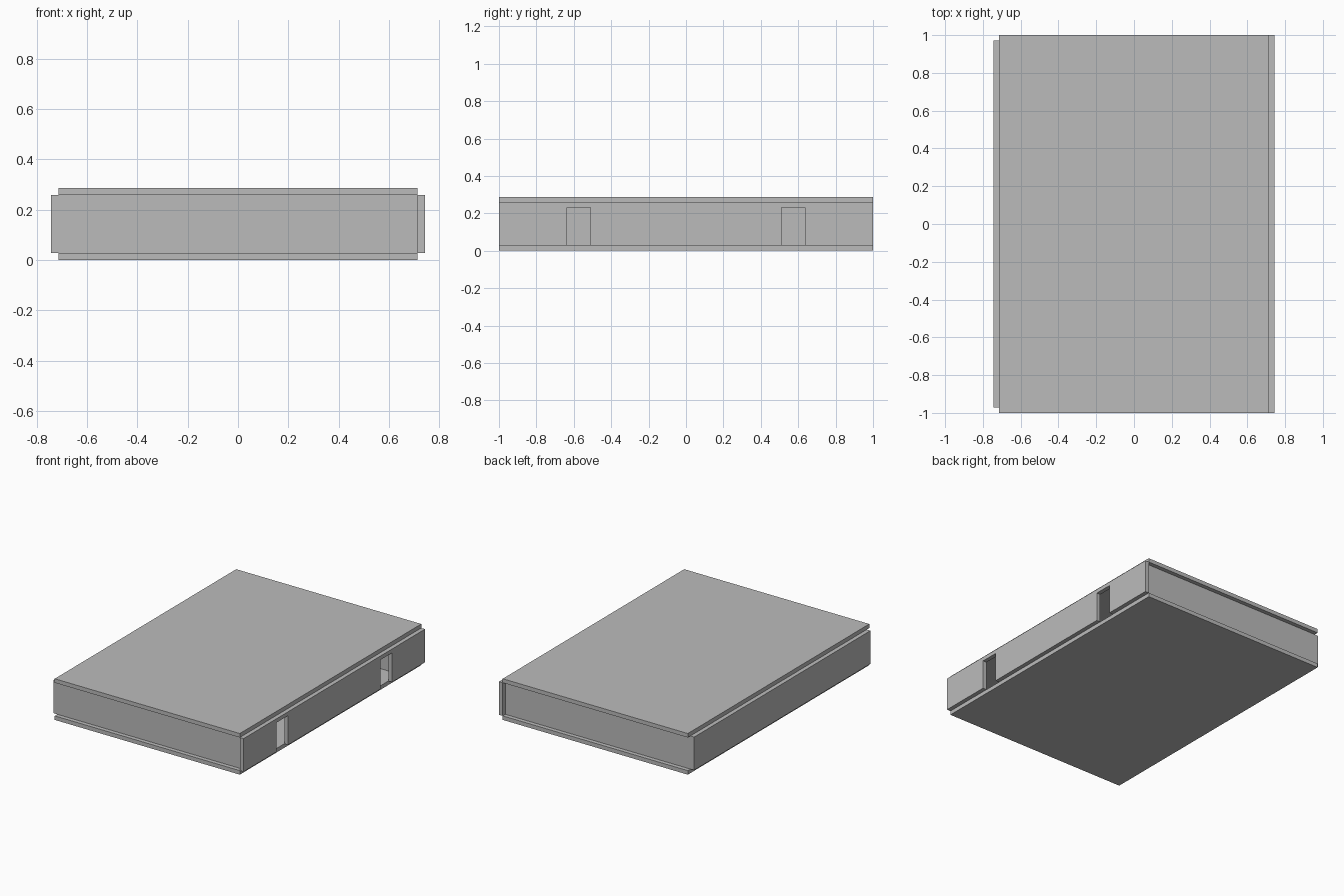
import bpy, bmesh

if "Cube" in bpy.data.objects:
    bpy.data.objects.remove(bpy.data.objects["Cube"])

# One plain grey for the whole building
grey = bpy.data.materials.new("plain grey")
grey.diffuse_color = (0.5, 0.5, 0.5, 1)
grey.use_nodes = True
grey.node_tree.nodes["Principled BSDF"].inputs["Base Color"].default_value = grey.diffuse_color


def finish(name, bm):
    bmesh.ops.recalc_face_normals(bm, faces=bm.faces)
    mesh = bpy.data.meshes.new(name)
    bm.to_mesh(mesh)
    bm.free()
    mesh.materials.append(grey)
    obj = bpy.data.objects.new(name, mesh)
    bpy.context.collection.objects.link(obj)
    return obj


def box(name, lo, hi):
    bm = bmesh.new()
    bmesh.ops.create_cube(bm, size=1)
    for v in bm.verts:
        v.co = [lo[i] + (v.co[i] + 0.5) * (hi[i] - lo[i]) for i in range(3)]
    return finish(name, bm)


def extrude_x(name, profile, x0, x1):
    bm = bmesh.new()
    face = bm.faces.new([bm.verts.new((x0, y, z)) for y, z in profile])
    res = bmesh.ops.extrude_face_region(bm, geom=[face])
    moved = [g for g in res["geom"] if isinstance(g, bmesh.types.BMVert)]
    bmesh.ops.translate(bm, verts=moved, vec=(x1 - x0, 0, 0))
    return finish(name, bm)


HX, OUT = 0.714, 0.743        # slab half width, outer face of side walls
Z0, Z1, TOP = 0.028, 0.259, 0.287
T = 0.029                     # wall thickness

# Floor and roof slabs
box("floor_slab", (-HX, -1, 0), (HX, 1, Z0))
box("roof_slab", (-HX, -1, Z1), (HX, 1, TOP))

# Front and back walls, set in from the slab edges
for name, s in (("front_wall", -1), ("back_wall", 1)):
    ys = sorted((s * (1 - T), s * (1 - 2 * T)))
    box(name, (-HX, ys[0], Z0), (HX, ys[1], Z1))

# Plain left wall, a little shorter than the slabs
box("left_wall", (-OUT, -1 + T, Z0), (-HX, 1 - T, Z1))

# Right wall with two doorways open at floor level
profile = [(-1, Z1), (-1, Z0)]
for a, b in ((-0.637, -0.51), (0.51, 0.637)):
    profile += [(a, Z0), (a, 0.232), (b, 0.232), (b, Z0)]
profile += [(1, Z0), (1, Z1)]
extrude_x("right_wall", profile, HX, OUT)

# Inner partitions glimpsed through the doorways
box("back_partition", (0.3, 0.76, Z0), (HX, 0.79, Z1))
box("front_partition", (0.62, -0.79, Z0), (HX, -0.76, Z1))
